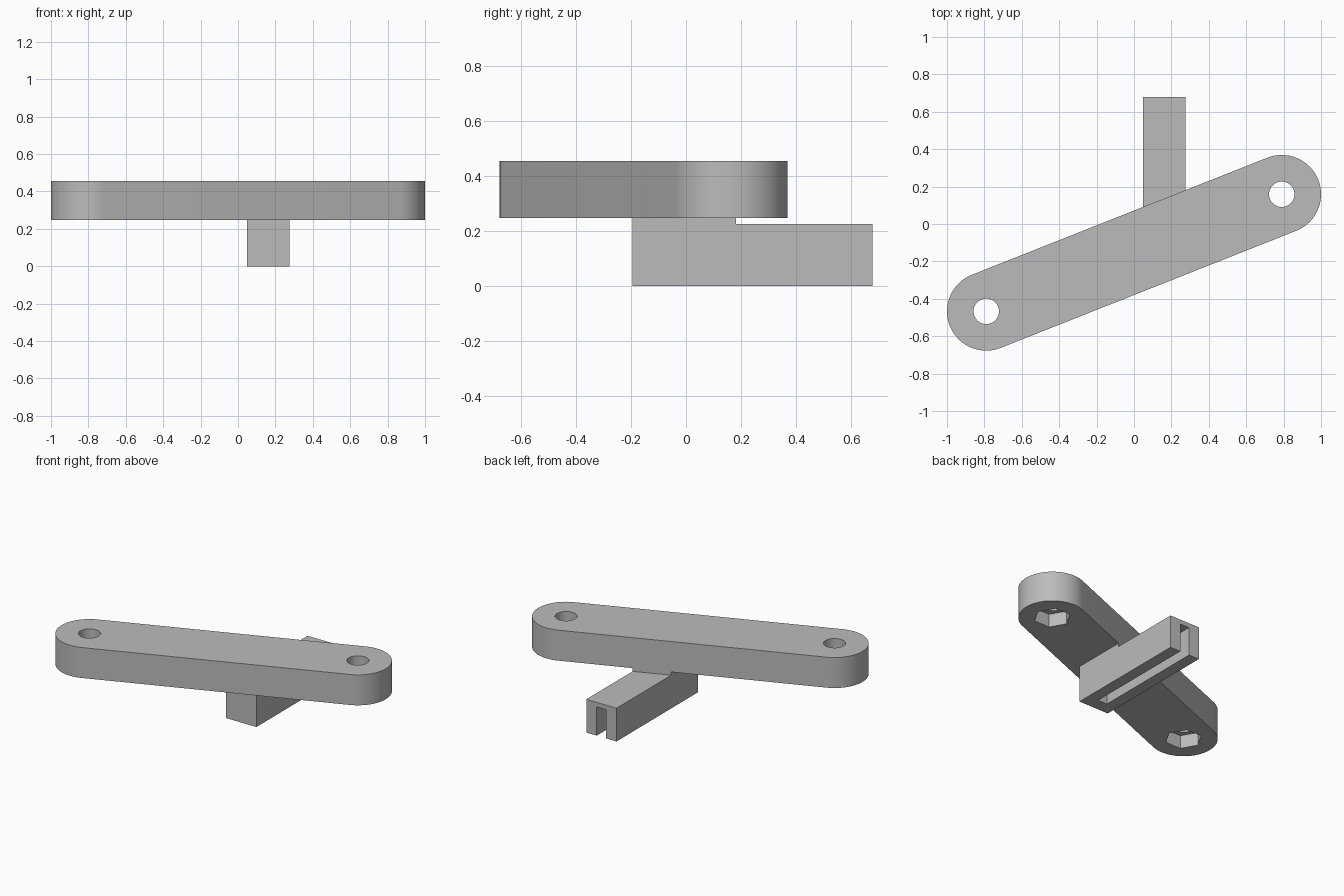
import bpy, bmesh, math
from mathutils import Vector

cube = bpy.data.objects.get("Cube")
if cube:
    bpy.data.objects.remove(cube, do_unlink=True)

grey = bpy.data.materials.new("plain grey")
grey.use_nodes = True
colour = (0.5, 0.5, 0.5, 1)
grey.diffuse_color = colour
grey.node_tree.nodes["Principled BSDF"].inputs["Base Color"].default_value = colour


def prism(name, outline, z0, z1):
    """Extrude a counter-clockwise outline from z0 to z1."""
    bm = bmesh.new()
    base = bm.faces.new([bm.verts.new((p[0], p[1], z0)) for p in outline])
    top = bmesh.ops.extrude_face_region(bm, geom=[base])["geom"]
    bmesh.ops.translate(bm, vec=(0, 0, z1 - z0),
                        verts=[v for v in top if isinstance(v, bmesh.types.BMVert)])
    bmesh.ops.recalc_face_normals(bm, faces=bm.faces)
    mesh = bpy.data.meshes.new(name)
    bm.to_mesh(mesh)
    bm.free()
    mesh.materials.append(grey)
    obj = bpy.data.objects.new(name, mesh)
    bpy.context.collection.objects.link(obj)
    return obj


def arc(centre, radius, start, sweep, steps):
    return [centre + radius * Vector((math.cos(start + sweep * i / steps),
                                      math.sin(start + sweep * i / steps)))
            for i in range(steps + 1)]


def ring(centre, radius, sides):
    return arc(centre, radius, 0, math.tau, sides)[:-1]


def rectangle(x0, x1, y0, y1):
    return [(x0, y0), (x1, y0), (x1, y1), (x0, y1)]


def cut(target, cutter):
    """Subtract the cutter and remove it."""
    mod = target.modifiers.new("cut", 'BOOLEAN')
    mod.operation = 'DIFFERENCE'
    mod.solver = 'EXACT'
    mod.object = cutter
    cutter.hide_render = True
    bpy.context.view_layer.objects.active = target
    bpy.ops.object.modifier_apply(modifier=mod.name)
    bpy.data.objects.remove(cutter, do_unlink=True)


# Round-ended slanted bar
BOTTOM, TOP, RADIUS = 0.248, 0.455, 0.21
left_end, right_end = Vector((0.79, 0.159)), Vector((-0.79, -0.467))
along = (left_end - right_end).normalized()
across = Vector((-along.y, along.x))
slant = math.atan2(along.y, along.x)
outline = (arc(left_end, RADIUS, slant - math.pi / 2, math.pi, 40)
           + arc(right_end, RADIUS, slant + math.pi / 2, math.pi, 40))
bar = prism("slanted_bar", outline, BOTTOM, TOP)

# Bolt holes with hexagonal nut pockets underneath
for end in (left_end, right_end):
    cut(bar, prism("hole_cutter", ring(end, 0.068, 48), BOTTOM - 0.1, TOP + 0.1))
    cut(bar, prism("nut_cutter", ring(end, 0.115, 6), BOTTOM - 0.1, BOTTOM + 0.09))

# Arm, stepped down where it leaves the bar
X0, X1, FRONT, BACK = 0.048, 0.275, -0.195, 0.678
arm = prism("slotted_arm", rectangle(X0, X1, FRONT, BACK), 0, BOTTOM)
near = [right_end + across * RADIUS, left_end + across * RADIUS]
step = near + [p + Vector((0, 1)) for p in reversed(near)]
cut(arm, prism("step_cutter", step, 0.226, BOTTOM + 0.1))

# Slot open at the back and underneath
middle = (X0 + X1) / 2
cut(arm, prism("slot_cutter", rectangle(middle - 0.035, middle + 0.035, -0.11, BACK + 0.1),
               -0.1, 0.195))

# Smooth rounded walls, keep edges sharp
bpy.ops.object.select_all(action='DESELECT')
for obj in (bar, arm):
    obj.select_set(True)
bpy.context.view_layer.objects.active = bar
bpy.ops.object.shade_smooth_by_angle(angle=math.radians(30))
